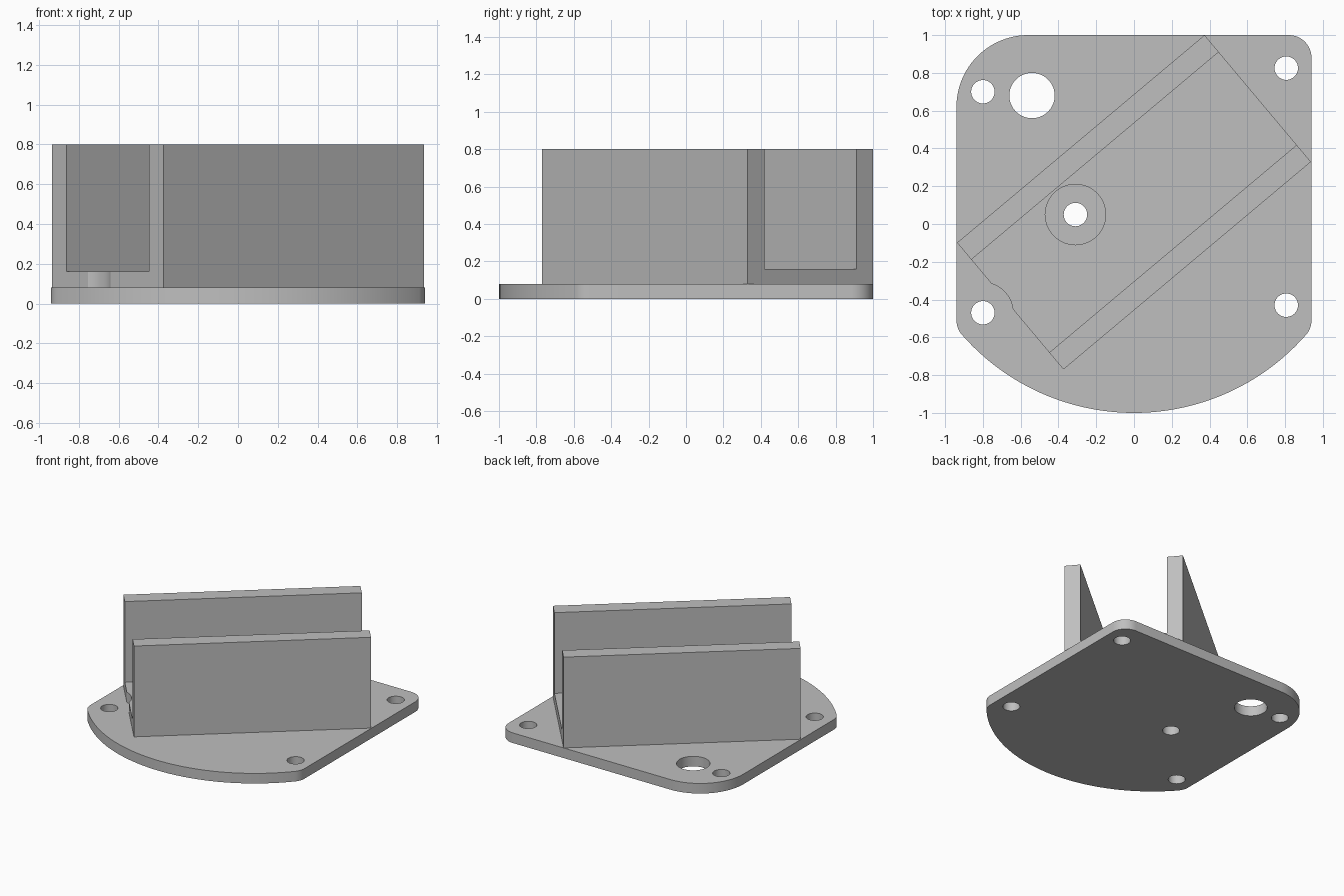
import bpy, bmesh, math
from mathutils import Matrix, Vector

cube = bpy.data.objects.get("Cube")
if cube:
    bpy.data.objects.remove(cube)

PLATE_T, FLOOR_TOP, WALL_TOP = 0.08, 0.16, 0.80
HOLE_R = 0.062
HALF_X, ARC_R, ARC_Y, CORNER_R = 0.94, 1.21, 0.21, 0.12

grey = bpy.data.materials.new("plain grey")
grey.use_nodes = True
colour = (0.52, 0.52, 0.52, 1)
grey.diffuse_color = colour
grey.node_tree.nodes["Principled BSDF"].inputs["Base Color"].default_value = colour


def arc(cx, cy, r, start, end, steps):
    """Points on a circular arc, angles in degrees."""
    angles = [math.radians(start + (end - start) * i / steps) for i in range(steps + 1)]
    return [(cx + r * math.cos(a), cy + r * math.sin(a)) for a in angles]


def prism(name, outline, depth, matrix=Matrix()):
    """Extrude a closed outline along its local z."""
    bm = bmesh.new()
    face = bm.faces.new([bm.verts.new((x, y, 0)) for x, y in outline])
    top = bmesh.ops.extrude_face_region(bm, geom=[face])["geom"]
    bmesh.ops.translate(bm, vec=(0, 0, depth), verts=[v for v in top if isinstance(v, bmesh.types.BMVert)])
    bmesh.ops.recalc_face_normals(bm, faces=bm.faces)
    bm.transform(matrix)
    mesh = bpy.data.meshes.new(name)
    bm.to_mesh(mesh)
    bm.free()
    mesh.materials.append(grey)
    obj = bpy.data.objects.new(name, mesh)
    bpy.context.collection.objects.link(obj)
    return obj


def drill(obj, x, y, r):
    """Cut a vertical round hole right through a part."""
    outline = arc(x, y, r, 0, 360, 64)[:-1]
    cutter = prism("hole_cutter", outline, 2, Matrix.Translation((0, 0, -1)))
    cutter.hide_render = True
    mod = obj.modifiers.new("hole", "BOOLEAN")
    mod.operation, mod.solver, mod.object = "DIFFERENCE", "EXACT", cutter
    bpy.context.view_layer.objects.active = obj
    bpy.ops.object.modifier_apply(modifier=mod.name)
    bpy.data.objects.remove(cutter)


def smooth(obj):
    bpy.ops.object.select_all(action="DESELECT")
    obj.select_set(True)
    bpy.context.view_layer.objects.active = obj
    bpy.ops.object.shade_smooth_by_angle(angle=math.radians(30))


# Base plate: straight sides, rounded back corners, bowed front edge
cx = HALF_X - CORNER_R
drop = math.sqrt((ARC_R - CORNER_R) ** 2 - cx ** 2)
lean = math.degrees(math.atan2(drop, cx))
outline = arc(cx, 1 - CORNER_R, CORNER_R, 0, 90, 12)
outline += arc(-0.56, 0.62, 0.38, 90, 180, 24)
outline += arc(-cx, ARC_Y - drop, CORNER_R, 180, 180 + lean, 8)
outline += arc(0, ARC_Y, ARC_R, 180 + lean, 360 - lean, 48)[1:-1]
outline += arc(cx, ARC_Y - drop, CORNER_R, 360 - lean, 360, 8)
plate = prism("base_plate", outline, PLATE_T)

# Corner mounting holes, large cable hole and central screw hole
for x, y in [(-0.8, 0.7), (0.806, 0.825), (-0.8, -0.47), (0.806, -0.43), (-0.31, 0.05)]:
    drill(plate, x, y, HOLE_R)
drill(plate, -0.54, 0.68, 0.12)
smooth(plate)

# U-shaped channel set diagonally on the plate
length, half_w, wall = 1.71, 0.438, 0.117
inner = half_w - wall
profile = [(-half_w, PLATE_T), (half_w, PLATE_T), (half_w, WALL_TOP), (inner, WALL_TOP),
           (inner, FLOOR_TOP), (-inner, FLOOR_TOP), (-inner, WALL_TOP), (-half_w, WALL_TOP)]
along_x = Matrix(((0, 0, 1, -length / 2), (1, 0, 0, 0), (0, 1, 0, 0), (0, 0, 0, 1)))
place = Matrix.Translation((0, 0.115, 0)) @ Matrix.Rotation(math.radians(40), 4, "Z")
channel = prism("channel", profile, length, place @ along_x)

# Screw head recess and clearance notch in the channel floor
drill(channel, -0.31, 0.05, 0.16)
drill(channel, -0.8, -0.47, 0.16)
smooth(channel)
